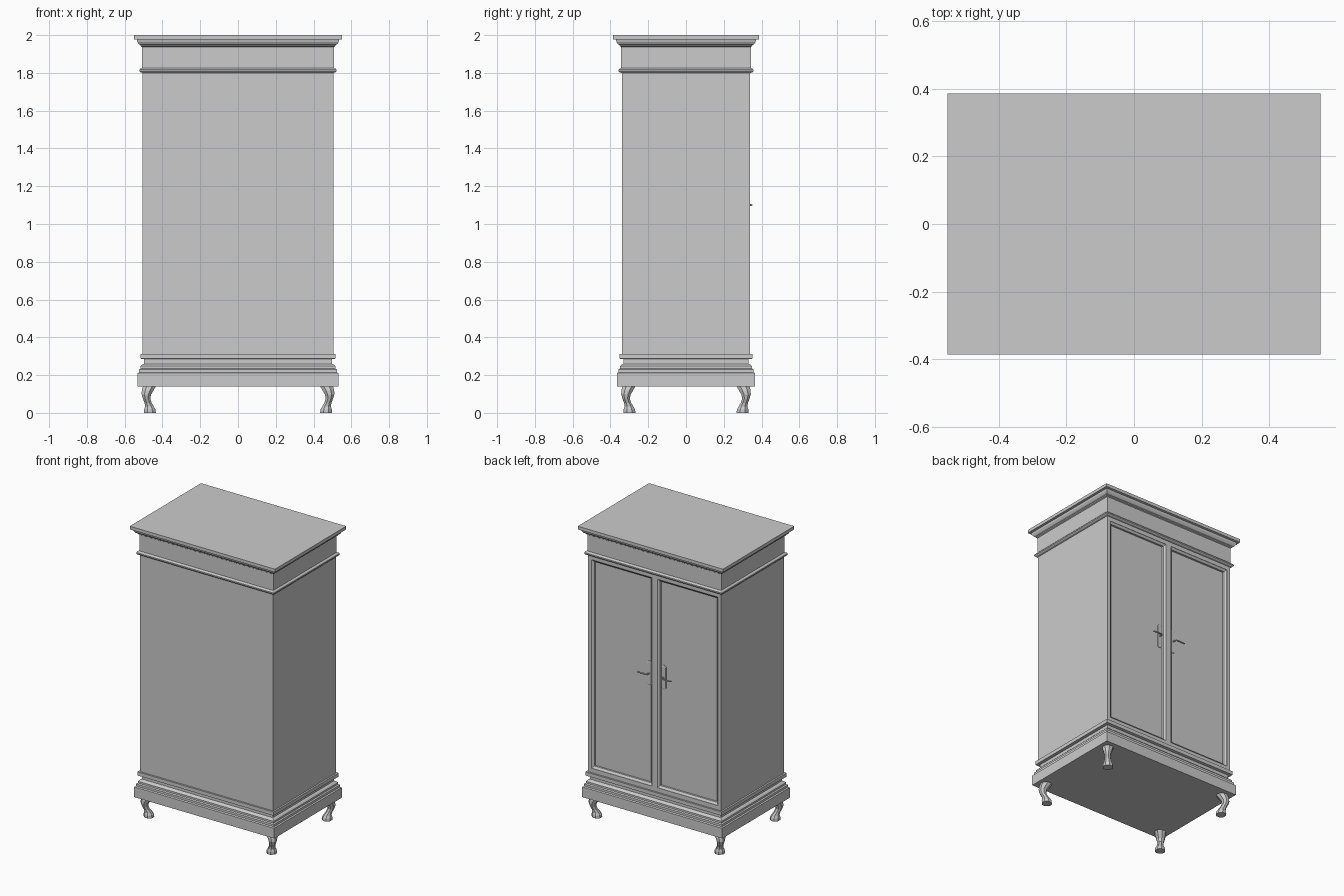
import bpy, bmesh, math

if "Cube" in bpy.data.objects:
    bpy.data.objects.remove(bpy.data.objects["Cube"])

BX, BY = 0.505, 0.34          # half width / half depth of the cabinet body


def make(name, bm):
    bmesh.ops.recalc_face_normals(bm, faces=bm.faces)
    me = bpy.data.meshes.new(name)
    bm.to_mesh(me)
    bm.free()
    ob = bpy.data.objects.new(name, me)
    bpy.context.collection.objects.link(ob)
    return ob


def loft(name, rings):
    """Skin a closed solid through rings with equal point counts."""
    bm = bmesh.new()
    vs = [[bm.verts.new(p) for p in r] for r in rings]
    n = len(vs[0])
    for a, b in zip(vs, vs[1:]):
        for i in range(n):
            j = (i + 1) % n
            bm.faces.new((a[i], a[j], b[j], b[i]))
    bm.faces.new(vs[0])
    bm.faces.new(vs[-1])
    return make(name, bm)


def band(name, profile):
    """Rectangular moulding: profile of (offset from body, z)."""
    return loft(name, [[(sx * (BX + o), sy * (BY + o), z)
                        for sx, sy in ((-1, -1), (1, -1), (1, 1), (-1, 1))]
                       for o, z in profile])


# plinth, frieze and cornice mouldings
band("plinth", [(0.026, 0.14), (0.026, 0.21), (0.018, 0.215), (0.018, 0.23),
                (0.010, 0.235), (0.010, 0.247), (0.002, 0.255), (-0.008, 0.26),
                (-0.008, 0.285), (0.012, 0.287), (0.012, 0.312)])
band("frieze", [(0.003, 1.81), (0.003, 1.95)])
band("frieze_bead", [(0.002, 1.80), (0.012, 1.803), (0.017, 1.809),
                     (0.017, 1.817), (0.012, 1.823), (0.002, 1.826)])
band("cornice", [(0.004, 1.938), (0.010, 1.942), (0.012, 1.948), (0.020, 1.952),
                 (0.028, 1.964), (0.031, 1.976), (0.046, 1.978), (0.046, 2.0)])

# body with two recessed door panels on the +y side
body = band("body", [(0, 0.305), (0, 1.81)])
cutters = []
for s in (-1, 1):
    rings = []
    for y, inset in ((0.36, 0.0), (0.338, 0.0), (0.328, 0.014), (0.315, 0.014)):
        x0, x1 = 0.02 + inset, 0.48 - inset
        z0, z1 = 0.342 + inset, 1.772 - inset
        rings.append([(s * x0, y, z0), (s * x1, y, z0), (s * x1, y, z1), (s * x0, y, z1)])
    cut = loft("door_recess_cutter", rings)
    cut.hide_render = True
    mod = body.modifiers.new("recess", 'BOOLEAN')
    mod.operation, mod.solver, mod.object = 'DIFFERENCE', 'EXACT', cut
    cutters.append(cut)
dg = bpy.context.evaluated_depsgraph_get()
body_mesh = bpy.data.meshes.new_from_object(body.evaluated_get(dg))
body.modifiers.clear()
body.data = body_mesh
for cut in cutters:
    bpy.data.objects.remove(cut)

# cabriole legs: (outer, inner, z) measured along x; y follows the corner
LEG = [(0.505, 0.430, 0.145), (0.512, 0.445, 0.118), (0.512, 0.458, 0.098),
       (0.505, 0.463, 0.075), (0.496, 0.455, 0.052), (0.494, 0.444, 0.034),
       (0.500, 0.434, 0.018), (0.500, 0.432, 0.0)]
for sx in (-1, 1):
    for sy in (-1, 1):
        rings = []
        for out, inn, z in LEG:
            c, r = (out + inn) / 2, (out - inn) / 2
            rings.append([(sx * (c + r * math.cos(t)),
                           sy * (c - 0.167 + r * math.sin(t)), z)
                          for t in (math.pi / 4 * k + math.pi / 8 for k in range(8))])
        loft(("front" if sy < 0 else "back") + ("_left" if sx < 0 else "_right") + "_leg", rings)

# door handles: rounded plate plus a bent lever
for s, side in ((-1, "left"), (1, "right")):
    w, h, c = 0.016, 0.082, 0.010
    outline = [(-w, -h + c), (-w + c, -h), (w - c, -h), (w, -h + c),
               (w, h - c), (w - c, h), (-w + c, h), (-w, h - c)]
    loft(side + "_handle_plate",
         [[(s * 0.055 + x * k, y, 1.10 + z * k) for x, z in outline]
          for y, k in ((0.313, 1), (0.319, 1), (0.321, 0.92))])
    path = [(0.055, 0.316), (0.055, 0.338), (0.062, 0.346), (0.090, 0.347), (0.126, 0.344)]
    rings = []
    for i, (x, y) in enumerate(path):
        (ax, ay), (bx, by) = path[max(i - 1, 0)], path[min(i + 1, len(path) - 1)]
        d = math.hypot(bx - ax, by - ay)
        nx, ny = -(by - ay) / d, (bx - ax) / d
        rings.append([(s * (x + nx * 0.005 * math.cos(t)), y + ny * 0.005 * math.cos(t),
                       1.10 + 0.005 * math.sin(t))
                      for t in (math.pi / 4 * k for k in range(8))])
    loft(side + "_handle_lever", rings)
